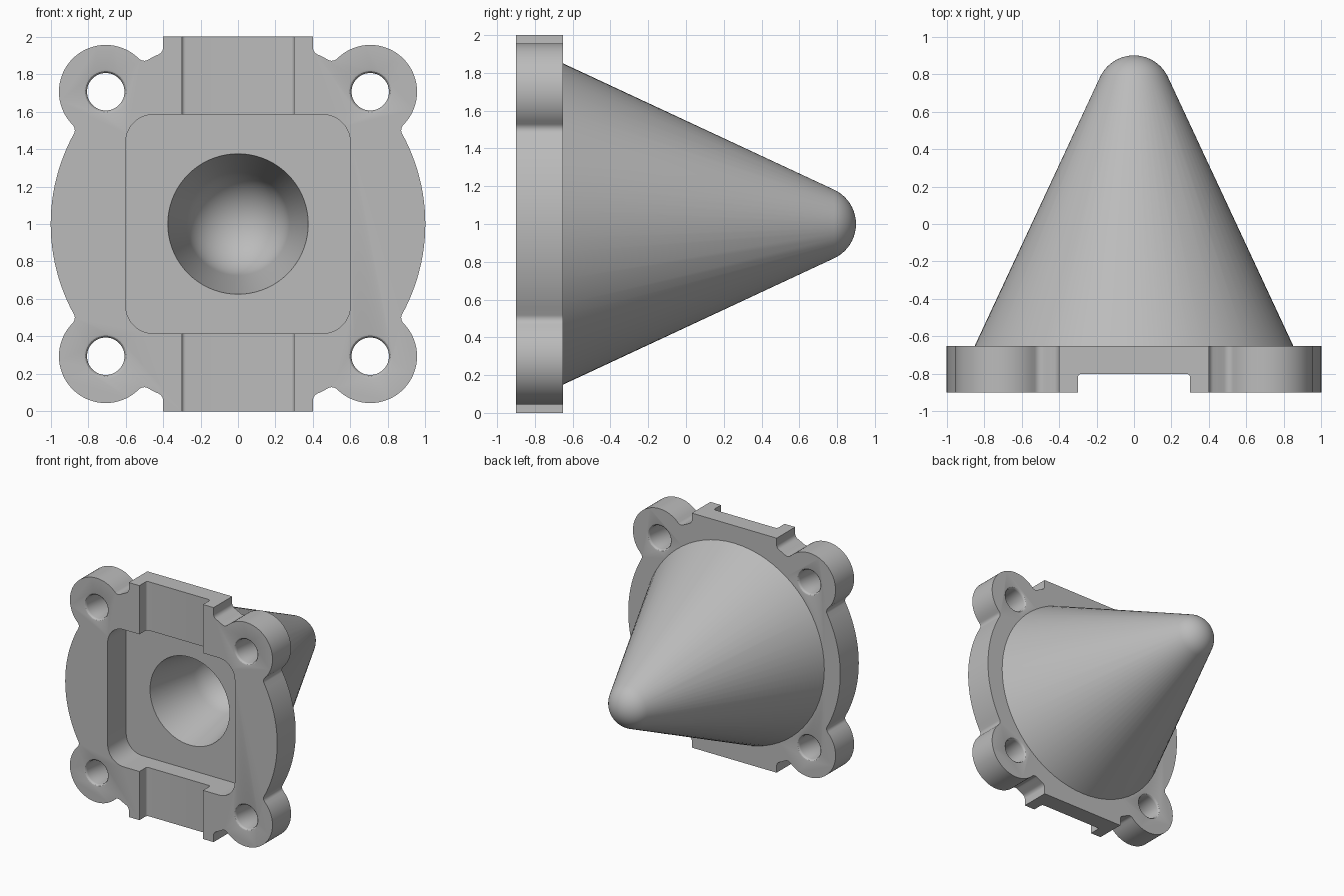
import bpy, bmesh, math
from mathutils import Vector

if "Cube" in bpy.data.objects:
    bpy.data.objects.remove(bpy.data.objects["Cube"], do_unlink=True)

FRONT, BACK, MID = -0.9, -0.65, 1.0   # plate faces (y) and centre height (z)
EAR, EAR_R, FIL = 0.706, 0.25, 0.04   # ear centre offset, ear radius, fillet radius

grey = bpy.data.materials.new("light grey")
grey.use_nodes = True
grey.diffuse_color = (0.5, 0.5, 0.5, 1)
grey.node_tree.nodes["Principled BSDF"].inputs["Base Color"].default_value = (0.5, 0.5, 0.5, 1)


def finish(bm, name):
    bmesh.ops.remove_doubles(bm, verts=bm.verts, dist=1e-5)
    bmesh.ops.recalc_face_normals(bm, faces=bm.faces)
    mesh = bpy.data.meshes.new(name)
    bm.to_mesh(mesh)
    bm.free()
    mesh.materials.append(grey)
    obj = bpy.data.objects.new(name, mesh)
    bpy.context.collection.objects.link(obj)
    return obj


def prism(name, outline, direction):
    """Extrude a closed 3D outline along a direction."""
    bm = bmesh.new()
    face = bm.faces.new([bm.verts.new(p) for p in outline])
    new = bmesh.ops.extrude_face_region(bm, geom=[face], use_keep_orig=True)["geom"]
    bmesh.ops.translate(bm, vec=direction, verts=[v for v in new if isinstance(v, bmesh.types.BMVert)])
    return finish(bm, name)


def lathe(name, profile, x=0, z=MID, steps=72):
    """Revolve (radius, y) points around an axis parallel to y."""
    bm = bmesh.new()
    verts = [bm.verts.new((x + r, y, z)) for r, y in profile]
    edges = [bm.edges.new(pair) for pair in zip(verts, verts[1:])]
    bmesh.ops.spin(bm, geom=verts + edges, cent=(x, 0, z), axis=(0, 1, 0),
                   angle=math.tau, steps=steps, use_duplicate=False)
    return finish(bm, name)


def arc(centre, radius, start, end, n):
    """Points on an arc, angles in radians."""
    angles = [start + (end - start) * i / n for i in range(n + 1)]
    return [(centre[0] + radius * math.cos(a), centre[1] + radius * math.sin(a)) for a in angles]


def combine(target, tool, operation):
    mod = target.modifiers.new(operation, "BOOLEAN")
    mod.operation, mod.solver, mod.object = operation, "EXACT", tool
    bpy.context.view_layer.objects.active = target
    bpy.ops.object.modifier_apply(modifier=mod.name)
    bpy.data.objects.remove(tool, do_unlink=True)


# Quarter outline of the flange: disc, fillet, ear, fillet, disc, fillet, tab
ear = Vector((EAR, EAR))
d = ear.length
off = math.acos(((1 + FIL) ** 2 + d * d - (EAR_R + FIL) ** 2) / (2 * d * (1 + FIL)))
low, high = math.pi / 4 - off, math.pi / 4 + off
c_low = Vector((math.cos(low), math.sin(low))) * (1 + FIL)
c_high = Vector((math.cos(high), math.sin(high))) * (1 + FIL)
to_low = math.atan2(*(c_low - ear).yx)
to_high = math.atan2(*(c_high - ear).yx)
c_tab = Vector((0.4 + FIL, math.sqrt((1 + FIL) ** 2 - (0.4 + FIL) ** 2)))
tab = math.atan2(c_tab.y, c_tab.x)
quarter = arc((0, 0), 1, 0, low, 12)
quarter += arc(c_low, FIL, low + math.pi, to_low + math.pi, 6)[1:]
quarter += arc(ear, EAR_R, to_low, to_high % math.tau, 32)[1:]
quarter += arc(c_high, FIL, to_high - math.pi, high - math.pi, 6)[1:]
quarter += arc((0, 0), 1, high, tab, 3)[1:]
quarter += arc(c_tab, FIL, tab - math.pi, -math.pi, 6)[1:] + [(0.4, 1)]
half = quarter + [(-x, z) for x, z in reversed(quarter)]
outline = half + [(x, -z) for x, z in reversed(half[1:-1])]
body = prism("flanged_nose_cone", [(x, FRONT, MID + z) for x, z in outline], (0, BACK - FRONT, 0))

# Cone with a rounded tip, rooted inside the flange
lean, tip_r = math.radians(25), 0.2
tip = arc((0, 0.9 - tip_r), tip_r, lean, math.pi / 2, 10)
cone = lathe("cone", [(0, BACK - 0.05), (0.85, BACK - 0.05), (0.85, BACK)] + tip[:-1] + [(0, 0.9)])
combine(body, cone, "UNION")

# Square pocket with rounded corners
pocket = []
for i, (sx, sz) in enumerate([(1, 1), (-1, 1), (-1, -1), (1, -1)]):
    a = i * math.pi / 2
    pocket += arc((sx * 0.45, sz * 0.435), 0.15, a, a + math.pi / 2, 10)
combine(body, prism("pocket", [(x, FRONT - 0.1, MID + z) for x, z in pocket],
                    (0, BACK - FRONT + 0.1, 0)), "DIFFERENCE")

# Vertical channel with filleted floor corners
side = [(0.3, FRONT - 0.1)] + arc((0.28, -0.82), 0.02, 0, math.pi / 2, 5)
channel = side + [(-x, y) for x, y in reversed(side)]
combine(body, prism("channel", [(x, y, -0.1) for x, y in channel], (0, 0, 2.2)), "DIFFERENCE")

# Tapered bore with a rounded end
taper = math.radians(12)
end_r = 0.275 / math.cos(taper)
end_y = -0.2 - end_r * math.sin(taper)
dome = arc((0, end_y), end_r, taper, math.pi / 2, 14)
combine(body, lathe("bore", [(0, BACK - 0.1), (0.375, BACK - 0.1), (0.375, BACK)]
                    + dome[:-1] + [(0, end_y + end_r)]), "DIFFERENCE")

# Bolt holes with softened rims
rim = [(0, FRONT - 0.05), (0.12, FRONT - 0.05), (0.12, FRONT)]
rim += [(0.12 - 0.02 * math.sin(t), FRONT + 0.02 * (1 - math.cos(t)))
        for t in (math.pi / 6, math.pi / 3, math.pi / 2)]
hole = rim + [(r, FRONT + BACK - y) for r, y in reversed(rim)]
for sx in (-1, 1):
    for sz in (-1, 1):
        combine(body, lathe("bolt_hole", hole, sx * EAR, MID + sz * EAR, 40), "DIFFERENCE")

bpy.ops.object.select_all(action="DESELECT")
body.select_set(True)
bpy.context.view_layer.objects.active = body
bpy.ops.object.shade_smooth_by_angle(angle=math.radians(30))
